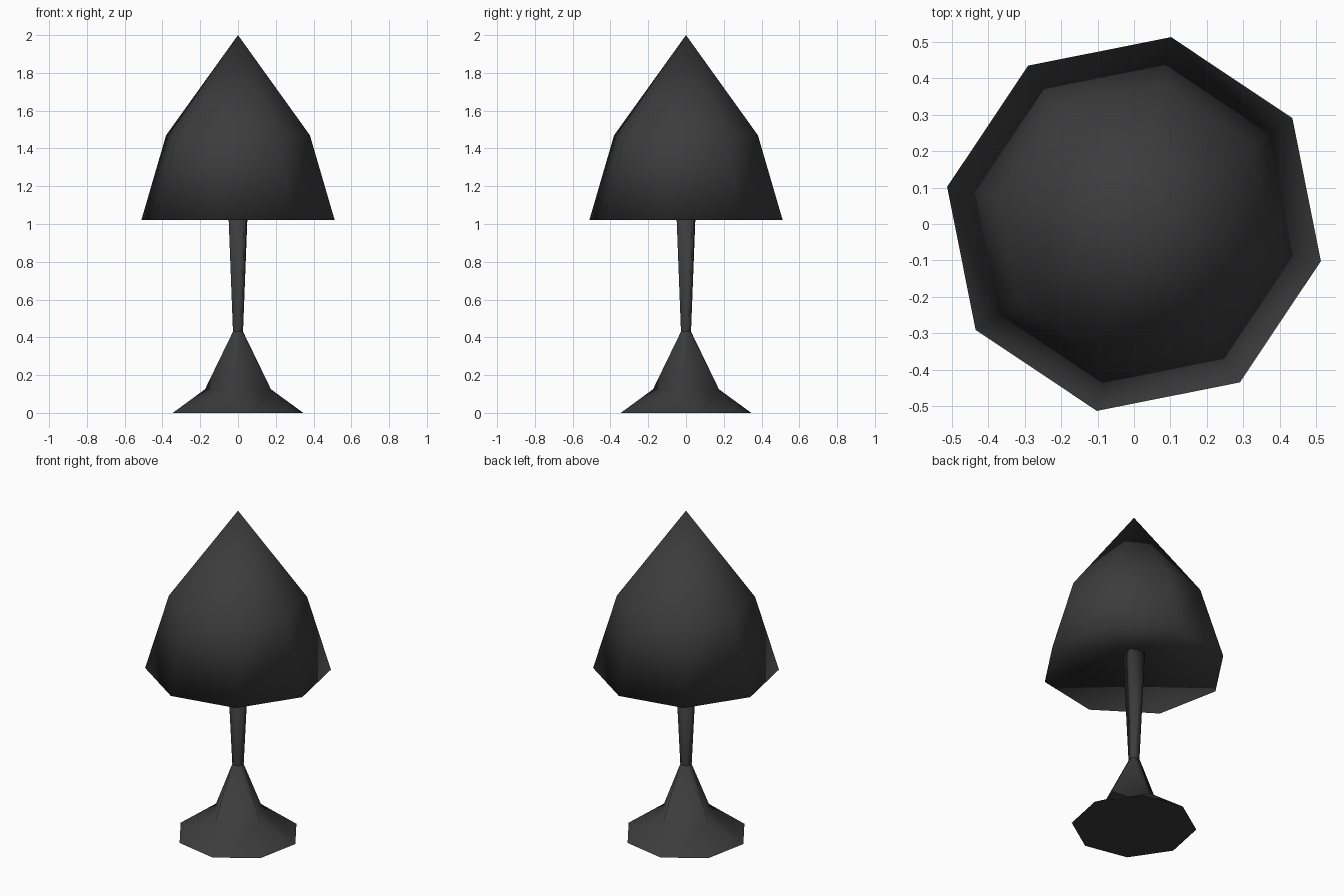
import bpy, bmesh, math

if "Cube" in bpy.data.objects:
    bpy.data.objects.remove(bpy.data.objects["Cube"])

STEPS = 8
mat = bpy.data.materials.new("charcoal")
mat.use_nodes = True
col = (0.045, 0.045, 0.045, 1)
mat.diffuse_color = col
mat.node_tree.nodes["Principled BSDF"].inputs["Base Color"].default_value = col


# Corner angles in degrees for each step round a ring; squares visit each corner twice
def octagon(i):
    return -33.75 + 45 * i


def shade_octagon(i):
    return -11.25 + 45 * i


def square(i):
    return -11.25 + 90 * (i // 2)


def twisted_square(i):
    return -56.25 + 90 * ((i + 1) // 2)


def loft(name, profile, sharp):
    """Skin rings given as (radius, height, corner rule), ordered from underside to top."""
    bm = bmesh.new()
    rings = []
    for r, z, rule in profile:
        corners = {}
        ring = []
        for i in range(STEPS):
            deg = rule(i) % 360 if r else 0
            if deg not in corners:
                a = math.radians(deg)
                corners[deg] = bm.verts.new((r * math.cos(a), r * math.sin(a), z))
            ring.append(corners[deg])
        rings.append(ring)
    for low, high in zip(rings, rings[1:]):
        for i in range(STEPS):
            j = (i + 1) % STEPS
            face = list(dict.fromkeys((low[i], low[j], high[j], high[i])))
            if len(face) > 2:
                bm.faces.new(face)
    mesh = bpy.data.meshes.new(name)
    bm.to_mesh(mesh)
    bm.free()
    mesh.materials.append(mat)
    obj = bpy.data.objects.new(name, mesh)
    bpy.context.collection.objects.link(obj)
    bpy.ops.object.select_all(action='DESELECT')
    obj.select_set(True)
    bpy.context.view_layer.objects.active = obj
    bpy.ops.object.shade_smooth_by_angle(angle=math.radians(sharp))


# Eight-sided foot narrowing through a square step to a twisted square neck
loft("foot", [(0, 0, octagon), (0.352, 0, octagon), (0.178, 0.125, square),
              (0.032, 0.43, twisted_square)], 60)

# Square stem widening into the shade
loft("stem", [(0.032, 0.43, twisted_square), (0.064, 1.12, twisted_square),
              (0, 1.12, twisted_square)], 100)

# Shade with a shallow hollow underside, smooth all over
loft("shade", [(0, 1.13, shade_octagon), (0.522, 1.02, shade_octagon),
               (0.388, 1.47, shade_octagon), (0, 2.0, shade_octagon)], 180)
